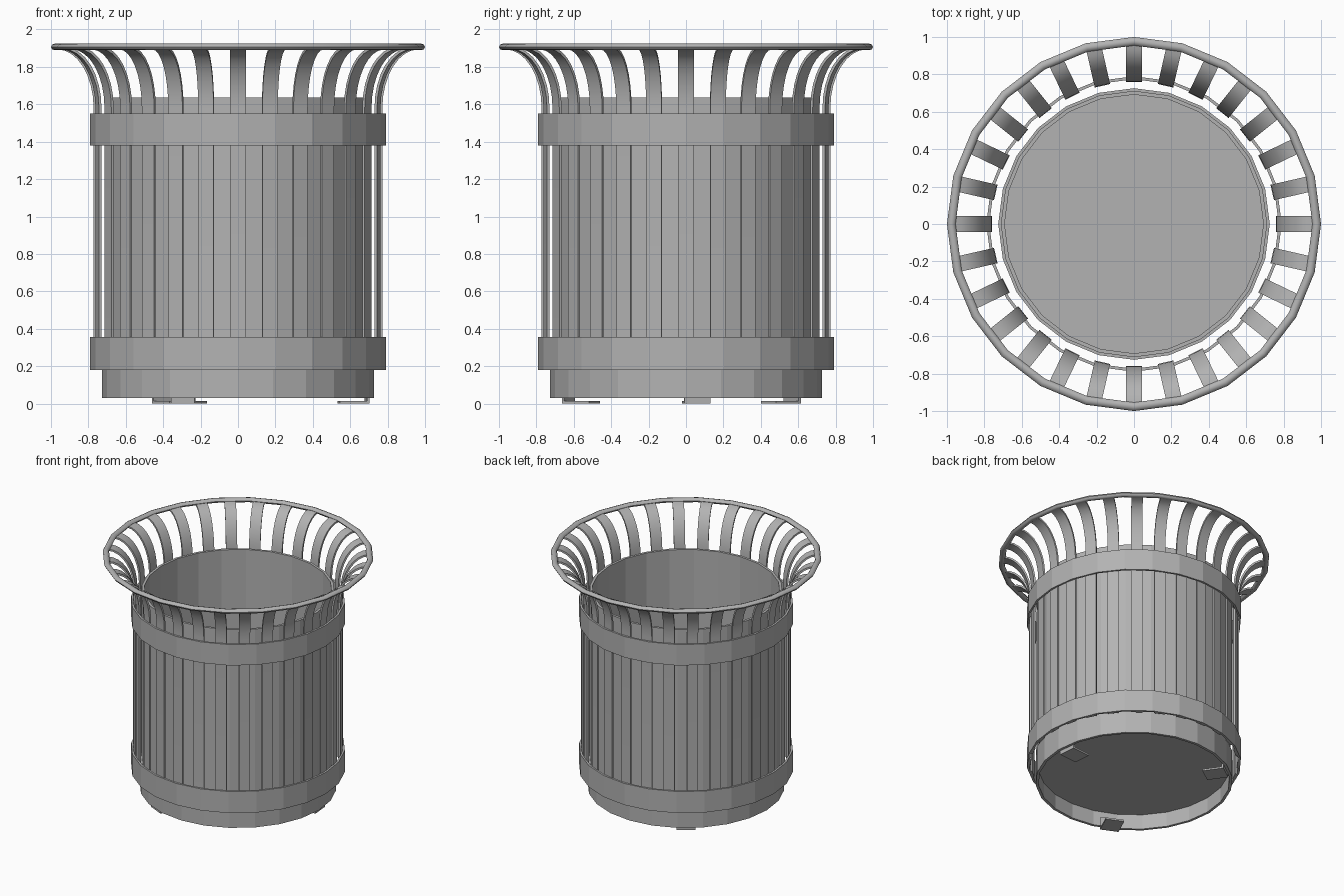
import bpy
import bmesh
from math import sin, cos, pi, radians
from mathutils import Matrix, Vector

if "Cube" in bpy.data.objects:
    bpy.data.objects.remove(bpy.data.objects["Cube"])

SIDES = 24
SLATS = 28

grey = bpy.data.materials.new("grey metal")
grey.use_nodes = True
colour = (0.45, 0.45, 0.45, 1)
grey.diffuse_color = colour
grey.node_tree.nodes["Principled BSDF"].inputs["Base Color"].default_value = colour


def finish(name, bm, smooth=False):
    bmesh.ops.recalc_face_normals(bm, faces=bm.faces)
    mesh = bpy.data.meshes.new(name)
    bm.to_mesh(mesh)
    bm.free()
    mesh.materials.append(grey)
    obj = bpy.data.objects.new(name, mesh)
    bpy.context.collection.objects.link(obj)
    if smooth:
        bpy.ops.object.select_all(action='DESELECT')
        obj.select_set(True)
        bpy.context.view_layer.objects.active = obj
        bpy.ops.object.shade_smooth_by_angle(angle=radians(50))
    return obj


def lathe(name, section, smooth=False):
    """Revolve a closed (radius, height) section around z."""
    bm = bmesh.new()
    rings = []
    for i in range(SIDES):
        a = 2 * pi * i / SIDES
        rings.append([bm.verts.new((r * cos(a), r * sin(a), z)) for r, z in section])
    n = len(section)
    for i in range(SIDES):
        p, q = rings[i], rings[(i + 1) % SIDES]
        for j in range(n):
            k = (j + 1) % n
            bm.faces.new((p[j], q[j], q[k], p[k]))
    return finish(name, bm, smooth)


def tube(name, inner, outer, low, high):
    return lathe(name, [(inner, low), (outer, low), (outer, high), (inner, high)])


def box(bm, x, y, z, turn):
    """Box from (low, high) ranges, turned around the z axis."""
    size = Matrix.Diagonal((x[1] - x[0], y[1] - y[0], z[1] - z[0], 1))
    move = Matrix.Translation(Vector((sum(x), sum(y), sum(z))) / 2)
    bmesh.ops.create_cube(bm, size=1, matrix=Matrix.Rotation(turn, 4, 'Z') @ move @ size)


# Inner container, base ring and the two hoops
tube("liner_wall", 0.692, 0.712, 0.15, 1.635)
tube("base_ring", 0.705, 0.726, 0.03, 0.25)
tube("lower_hoop", 0.774, 0.79, 0.18, 0.355)
tube("upper_hoop", 0.774, 0.79, 1.38, 1.55)

# Raised floor plate
bm = bmesh.new()
bmesh.ops.create_cone(bm, cap_ends=True, segments=SIDES, radius1=0.706, radius2=0.706,
                      depth=0.02, matrix=Matrix.Translation((0, 0, 0.16)))
finish("floor_plate", bm)

# Round rim
lathe("top_rim", [(0.977 + 0.023 * cos(pi * i / 4), 1.907 + 0.018 * sin(pi * i / 4))
                  for i in range(8)], smooth=True)

# Flared slats: a quarter-ellipse sweep on top of a straight strip
path = [Vector((0.765, 0.18))]
for i in range(9):
    a = pi / 2 * i / 8
    path.append(Vector((0.965 - 0.2 * cos(a), 1.58 + 0.32 * sin(a))))
bm = bmesh.new()
for s in range(SLATS):
    turn = Matrix.Rotation(2 * pi * s / SLATS, 4, 'Z')
    loops = []
    for i, p in enumerate(path):
        d = (path[min(i + 1, len(path) - 1)] - path[max(i - 1, 0)]).normalized()
        side = Vector((d.y, -d.x)) * 0.007
        corners = [(p + side, -0.042), (p + side, 0.042), (p - side, 0.042), (p - side, -0.042)]
        loops.append([bm.verts.new(turn @ Vector((c.x, w, c.y))) for c, w in corners])
    for lo, hi in zip(loops, loops[1:]):
        for j in range(4):
            k = (j + 1) % 4
            bm.faces.new((lo[j], lo[k], hi[k], hi[j]))
    bm.faces.new(loops[0])
    bm.faces.new(loops[-1])
finish("slats", bm, smooth=True)

# Three angle-bracket feet fixed inside the base ring
bm = bmesh.new()
for i in range(3):
    turn = radians(5 + 120 * i)
    box(bm, (0.54, 0.70), (-0.07, 0.07), (0, 0.014), turn)
    box(bm, (0.686, 0.70), (-0.07, 0.07), (0.014, 0.1), turn)
finish("feet", bm)
